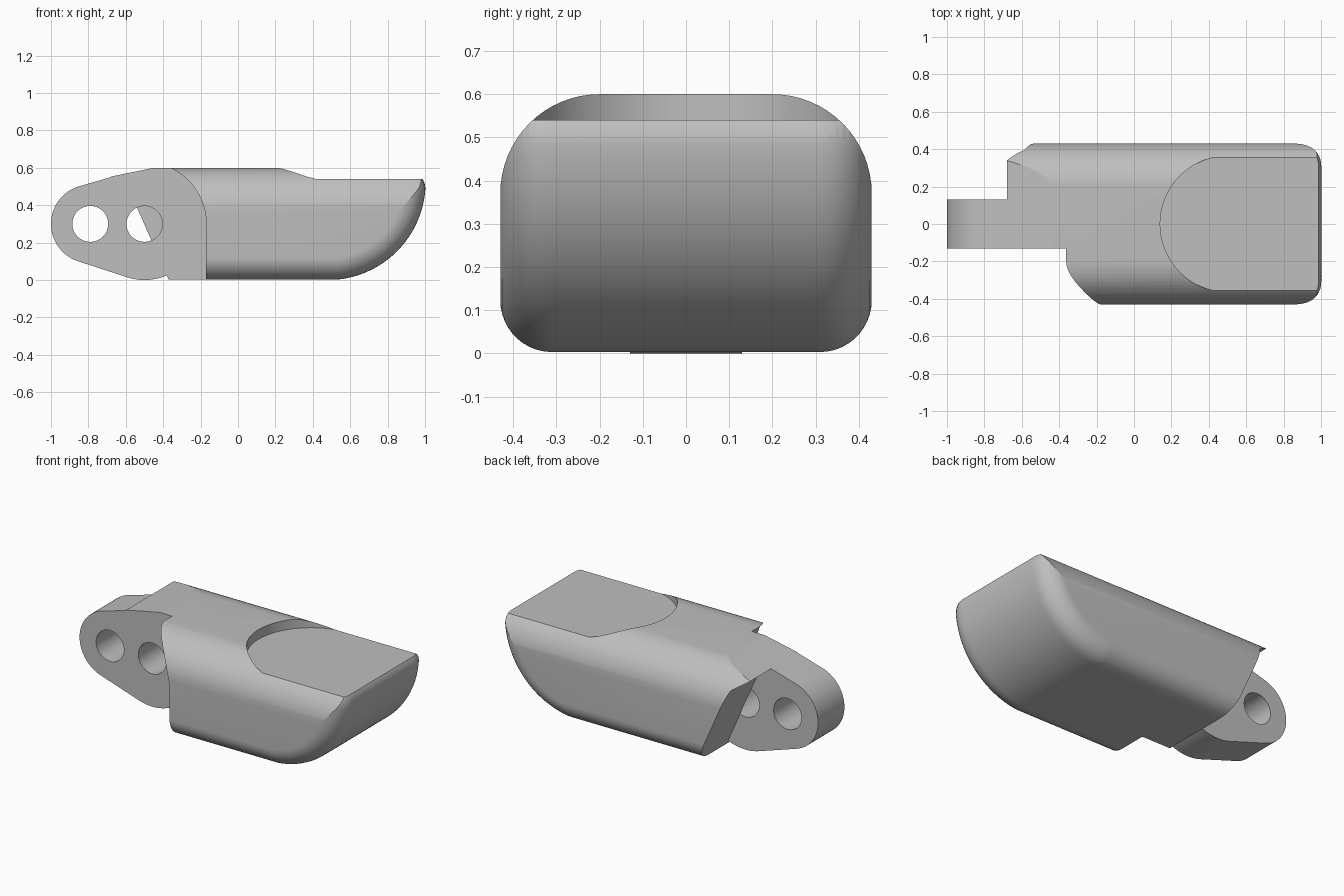
import bpy, bmesh
from math import sin, cos, pi, sqrt, radians

if "Cube" in bpy.data.objects:
    bpy.data.objects.remove(bpy.data.objects["Cube"], do_unlink=True)

grey = bpy.data.materials.new("plain grey")
grey.use_nodes = True
colour = (0.52, 0.52, 0.52, 1)
grey.diffuse_color = colour
grey.node_tree.nodes["Principled BSDF"].inputs["Base Color"].default_value = colour


def make_object(name, bm):
    bmesh.ops.recalc_face_normals(bm, faces=bm.faces)
    mesh = bpy.data.meshes.new(name)
    bm.to_mesh(mesh)
    bm.free()
    mesh.materials.append(grey)
    obj = bpy.data.objects.new(name, mesh)
    bpy.context.collection.objects.link(obj)
    return obj


def loft(name, rings):
    """Skin closed rings of equal length and cap both ends."""
    bm = bmesh.new()
    rows = [[bm.verts.new(p) for p in ring] for ring in rings]
    n = len(rows[0])
    for a, b in zip(rows, rows[1:]):
        for k in range(n):
            m = (k + 1) % n
            bm.faces.new((a[k], a[m], b[m], b[k]))
    bm.faces.new(rows[0])
    bm.faces.new(rows[-1])
    return make_object(name, bm)


def side_prism(name, outline, y0, y1):
    return loft(name, [[(x, y, z) for x, z in outline] for y in (y0, y1)])


def arc(cx, cy, r, start, end, steps=32):
    angles = [radians(start + (end - start) * k / steps) for k in range(steps + 1)]
    return [(cx + r * cos(a), cy + r * sin(a)) for a in angles]


def combine(target, other, operation):
    mod = target.modifiers.new(operation, "BOOLEAN")
    mod.operation, mod.object, mod.solver = operation, other, "EXACT"
    bpy.context.view_layer.objects.active = target
    bpy.ops.object.modifier_apply(modifier=mod.name)
    bpy.data.objects.remove(other, do_unlink=True)


def inset(y, radius):
    """How far a rounded edge has drawn in at width y."""
    d = max(0, abs(y) - (HALF_WIDTH - radius))
    return radius - sqrt(max(0, radius * radius - d * d))


# Body: side outlines lofted across the width, drawn in towards both flanks
HALF_WIDTH, HEIGHT, NOSE_R = 0.43, 0.6, 0.523
LOW_R, TOP_R, NOSE_STEPS = 0.12, 0.23, 60


def body_ring(y):
    low, top = inset(y, LOW_R), HEIGHT - inset(y, TOP_R)
    ring = [(-0.9, y, top), (-0.9, y, low + 0.003)]
    for k in range(NOSE_STEPS + 1):
        z = low + (top - low) * (1 - cos(k / NOSE_STEPS * pi / 2))
        r = NOSE_R - low
        x = 0.48 + sqrt(max(0, r * r - max(0, NOSE_R - z) ** 2))
        over = max(0, z - HEIGHT + LOW_R)
        x -= LOW_R - sqrt(max(0, LOW_R ** 2 - over ** 2))
        ring.append((x, y, max(z, low + 0.003)))
    return ring


flank = [HALF_WIDTH - TOP_R + TOP_R * sin(k / 16 * pi / 2) for k in range(17)]
body = loft("hinged_lever", [body_ring(y) for y in [-y for y in reversed(flank)] + flank])

# Thumb recess on top of the nose
recess = arc(0.505, 0, 0.365, 90, 270, 64) + [(1.2, -0.365), (1.2, 0.365)]
combine(body, loft("recess_cutter", [[(x, y, z) for x, y in recess] for z in (0.54, 0.8)]),
        "DIFFERENCE")

# Rounded clearance beside the tang at the front
clearance = [(-1.2, -0.1), (-0.17, -0.1)] + arc(-0.5, 0.3, 0.33, 0, 90) + [(-1.2, 0.63)]
combine(body, side_prism("clearance_cutter", clearance, -0.6, -0.13), "DIFFERENCE")

# Slanted end and sloping roof at the back
slant = [(-1.2, -0.1), (-0.33, -0.1), (-0.37, 0), (-0.585, 0.49),
         (-0.68, 0.553), (-0.45, 0.6), (-0.36, 0.618), (-1.2, 0.8)]
combine(body, side_prism("slant_cutter", slant, -0.5, 0.6), "DIFFERENCE")

# Tang with rounded tip
tang = (arc(-0.79, 0.3, 0.21, 110, 252) + arc(-0.5, 0.3, 0.3, 252, 360)
        + [(-0.2, 0.5), (-0.3, 0.598), (-0.46, 0.596), (-0.67, 0.553)])
combine(body, side_prism("tang", tang, -0.13, 0.13), "UNION")

# Pin holes, the inner one stopped by the back wall
for x in (-0.79, -0.5):
    hole = arc(x, 0.3, 0.096, 0, 360, 48)[:-1]
    combine(body, side_prism("hole_cutter", hole, -0.3, 0.131), "DIFFERENCE")

bpy.ops.object.select_all(action="DESELECT")
body.select_set(True)
bpy.context.view_layer.objects.active = body
bpy.ops.object.shade_smooth_by_angle(angle=radians(11))
